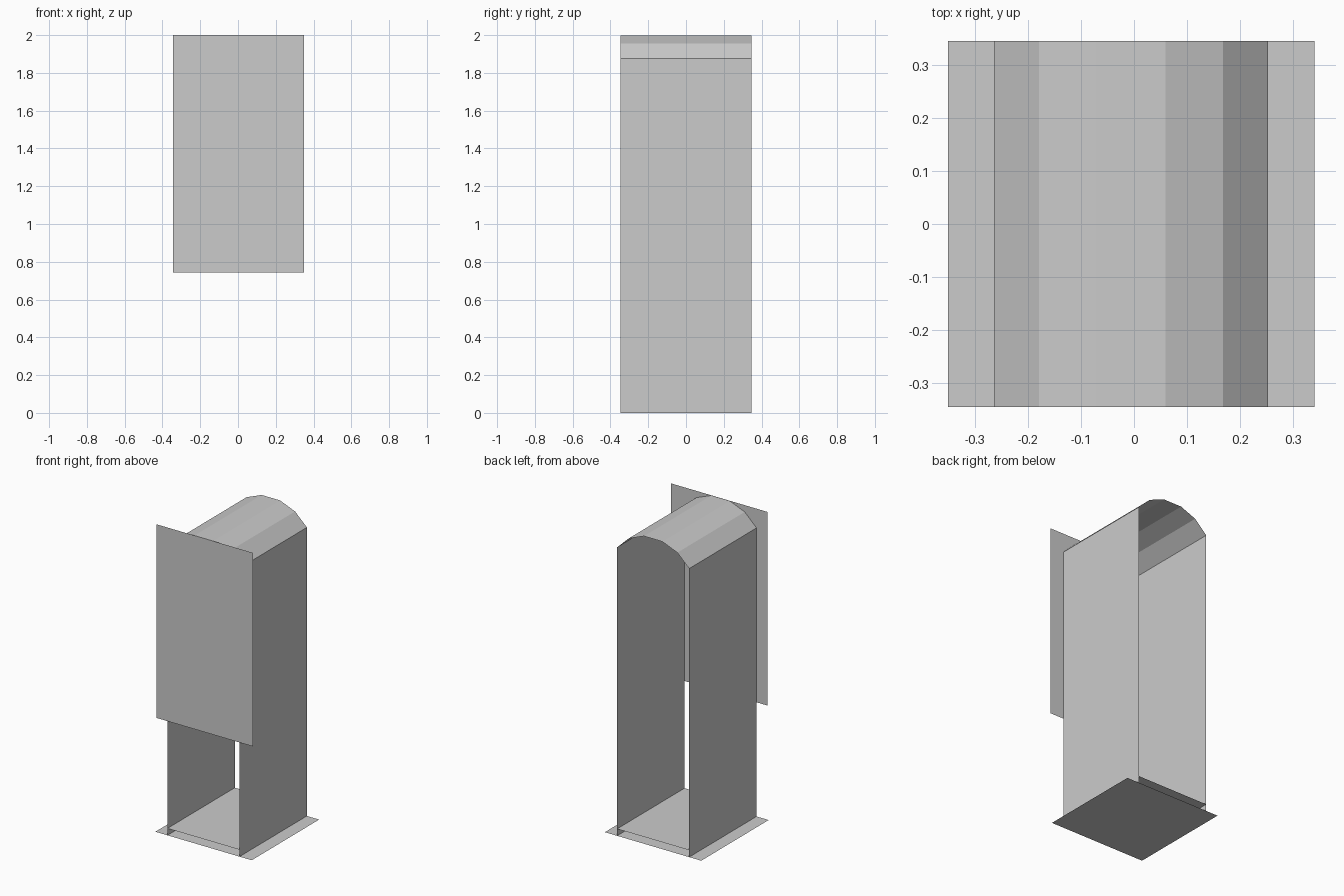
import bpy

if "Cube" in bpy.data.objects:
    bpy.data.objects.remove(bpy.data.objects["Cube"])

Y = 0.346  # half depth shared by all sheets


def make_object(name, verts, faces):
    mesh = bpy.data.meshes.new(name)
    mesh.from_pydata(verts, [], faces)
    mesh.update()
    obj = bpy.data.objects.new(name, mesh)
    bpy.context.collection.objects.link(obj)
    return obj


def sweep_sheet(name, profile):
    """Thin sheet: an open (x, z) profile swept from front to back."""
    verts = [(x, y, z) for x, z in profile for y in (-Y, Y)]
    faces = [(2 * i, 2 * i + 1, 2 * i + 3, 2 * i + 2)
             for i in range(len(profile) - 1)]
    return make_object(name, verts, faces)


# Ground plate and the slightly raised floor between the walls
CX, HALF = -0.006, 0.259
sweep_sheet("base_plate", [(-0.352, 0), (0.341, 0)])
sweep_sheet("inner_floor", [(CX - HALF, 0.045), (CX + HALF, 0.045)])

# Side walls
for side, name in ((-1, "left_wall"), (1, "right_wall")):
    x = CX + side * HALF
    sweep_sheet(name, [(x, 0), (x, 1.875)])

# Faceted arched roof, mirrored half profile
half = [(HALF, 1.875), (0.174, 1.956), (0.066, 1.999)]
arch = [(CX - x, z) for x, z in half] + [(CX + x, z) for x, z in reversed(half)]
sweep_sheet("arched_roof", arch)

# Upright front panel
make_object("front_panel",
            [(-0.344, -Y, 0.742), (0.350, -Y, 0.742),
             (0.350, -Y, 2.0), (-0.344, -Y, 2.0)],
            [(0, 1, 2, 3)])
